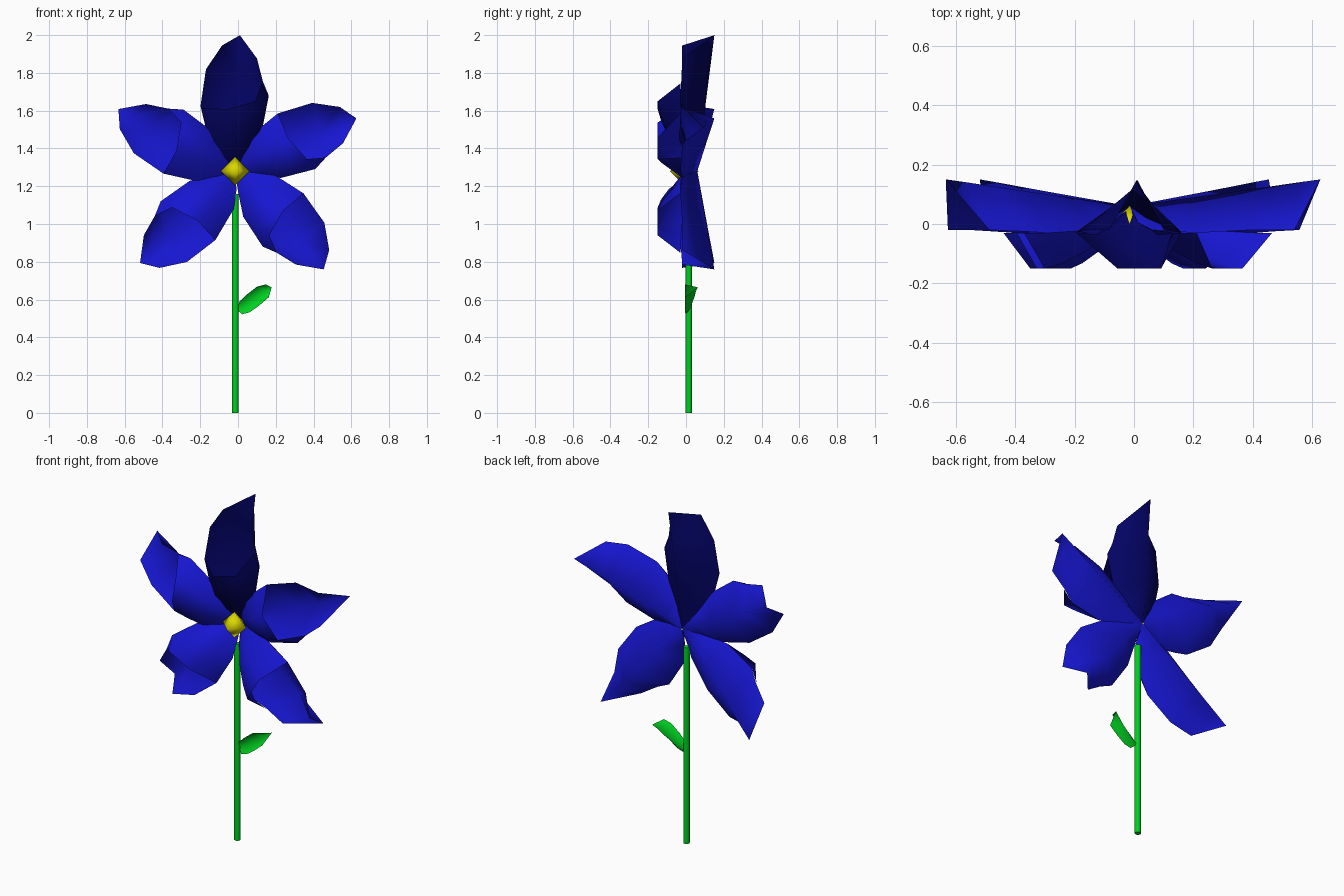
import bpy, bmesh, math
from mathutils import Vector

if "Cube" in bpy.data.objects:
    bpy.data.objects.remove(bpy.data.objects["Cube"])

CX, CZ = -0.015, 1.28   # flower centre


def material(name, rgb):
    m = bpy.data.materials.new(name)
    m.diffuse_color = (*rgb, 1)
    m.use_nodes = True
    m.node_tree.nodes["Principled BSDF"].inputs["Base Color"].default_value = m.diffuse_color
    return m


blue = material("blue", (0.008, 0.008, 0.64))
navy = material("navy", (0.001, 0.001, 0.13))
yellow = material("yellow", (0.70, 0.68, 0.0))
green = material("green", (0.0, 0.62, 0.015))


def finish(name, bm, mat, smooth_angle=None):
    bmesh.ops.recalc_face_normals(bm, faces=bm.faces)
    me = bpy.data.meshes.new(name)
    bm.to_mesh(me)
    bm.free()
    ob = bpy.data.objects.new(name, me)
    bpy.context.collection.objects.link(ob)
    me.materials.append(mat)
    if smooth_angle:
        bpy.ops.object.select_all(action='DESELECT')
        ob.select_set(True)
        bpy.context.view_layer.objects.active = ob
        bpy.ops.object.shade_smooth_by_angle(angle=math.radians(smooth_angle))
    return ob


def sheet(name, rows, mat, smooth_angle=None):
    """Skin rows of equal length; rows of one point become fans."""
    bm = bmesh.new()
    vr = [[bm.verts.new(p) for p in row] for row in rows]
    for a, b in zip(vr, vr[1:]):
        for i in range(max(len(a), len(b)) - 1):
            if len(a) == 1:
                bm.faces.new((a[0], b[i], b[i + 1]))
            elif len(b) == 1:
                bm.faces.new((a[i], b[0], a[i + 1]))
            else:
                bm.faces.new((a[i], b[i], b[i + 1], a[i + 1]))
    return finish(name, bm, mat, smooth_angle)


# petal rows: (angle from the tip direction, radius, y)
BACK = [
    [(0, 0, 0.06)],
    [(-34, .11, .01), (0, .11, .074), (50, .10, .005)],
    [(-32, .245, -.02), (0, .22, .088), (44, .20, -.02)],
    [(-22, .425, -.03), (0, .40, .111), (30, .38, -.03)],
    [(-15, .485, -.025), (0, .50, .124), (18, .545, -.02)],
    [(-9, .59, -.02), (0, .62, .14), (8, .65, -.02)],
    [(0, .70, .15)],
]
FRONT = [
    [(0, 0, 0.05)],
    [(-34, .11, .01), (-17, .10, -.025), (16, .10, -.025), (50, .10, .005)],
    [(-32, .245, -.02), (-16, .20, -.09), (12, .18, -.09), (44, .20, -.02)],
    [(-22, .425, -.03), (-15, .31, -.132), (10, .27, -.132), (34, .30, -.03)],
    [(-15, .485, -.03), (-14, .385, -.15), (9, .33, -.15), (30, .38, -.03)],
]


def polar(rows, tip):
    return [[(CX + r * math.cos(math.radians(tip + a)), y,
              CZ + r * math.sin(math.radians(tip + a))) for a, r, y in row]
            for row in rows]


# five pouch-like petals, the top one darker
for i, tip in enumerate((88, 152, 224, 312, 383.5)):
    mat = navy if i == 0 else blue
    scale = 0.72 / 0.70 if i == 0 else 1.0
    back = [[(a, r * scale, y) for a, r, y in row] for row in BACK]
    sheet(f"petal_back_{i + 1}", polar(back, tip), mat, 180)
    sheet(f"petal_front_{i + 1}", polar(FRONT, tip), mat, 180)

# yellow octahedral heart
bm = bmesh.new()
front = bm.verts.new((CX, -0.085, CZ))
rear = bm.verts.new((CX, 0.066, CZ))
ring = [bm.verts.new((CX + .076 * math.cos(k * math.pi / 2), -0.012,
                      CZ + .076 * math.sin(k * math.pi / 2))) for k in range(4)]
for k in range(4):
    for apex in (front, rear):
        bm.faces.new((ring[k], ring[(k + 1) % 4], apex))
finish("flower_heart", bm, yellow, 180)

# stem
bm = bmesh.new()
bmesh.ops.create_cone(bm, cap_ends=True, segments=8, radius1=.0175, radius2=.0175, depth=1.16)
bmesh.ops.translate(bm, verts=bm.verts, vec=Vector((-.014, .015, .58)))
finish("stem", bm, green, 50)

# folded leaf
sheet("leaf", [
    [(-.005, .018, .545)],
    [(.008, -.002, .59), (.03, .025, .56), (.022, -.002, .522)],
    [(.045, -.005, .625), (.075, .036, .59), (.062, -.005, .533)],
    [(.10, -.005, .668), (.115, .045, .615), (.112, -.005, .568)],
    [(.148, -.005, .68), (.15, .053, .645), (.163, -.005, .612)],
    [(.178, .062, .665)],
], green, 180)
